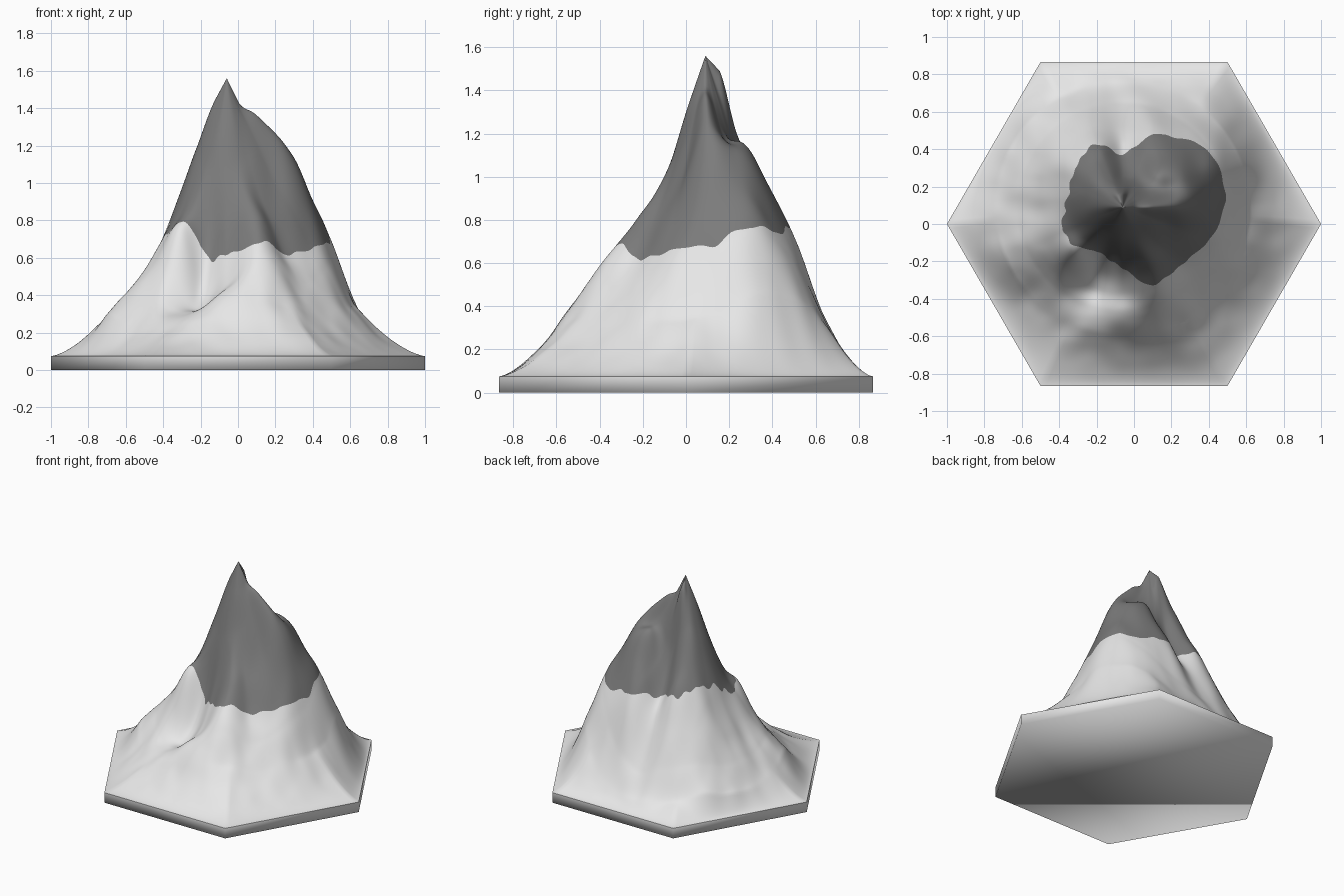
import bpy, bmesh, math
from mathutils import Vector, noise

cube = bpy.data.objects.get("Cube")
if cube:
    bpy.data.objects.remove(cube)


def material(name, value):
    m = bpy.data.materials.new(name)
    m.use_nodes = True
    colour = (value, value, value, 1)
    m.diffuse_color = colour
    m.node_tree.nodes["Principled BSDF"].inputs["Base Color"].default_value = colour
    return m


pale_rock = material("pale grey rock", 0.8)
dark_rock = material("dark grey rock", 0.2)

PEAK = Vector((-0.06, 0.09))
PEAK_Z = 1.56
BASE_Z = 0.075

# Slope heights (hundredths) at these distances from the peak, one row per
# compass direction, counter-clockwise from +x
RADII = [0, .07, .16, .26, .36, .46, .56, .68]
SLOPES = [
    [142, 136, 127, 111, 88, 63, 35],
    [140, 125, 117, 112, 94, 76, 45],
    [138, 116, 114, 103, 83, 63, 40],
    [138, 108, 93, 85, 69, 42, 20],
    [146, 104, 80, 65, 48, 30, 14],
    [149, 119, 97, 81, 59, 37, 17],
    [146, 125, 102, 82, 60, 40, 22],
    [144, 122, 96, 72, 54, 37, 20],
    [142, 118, 90, 67, 50, 37, 23],
    [138, 112, 87, 70, 54, 42, 30],
    [136, 108, 84, 74, 52, 36, 23],
    [136, 105, 65, 44, 33, 31, 25],
    [136, 107, 76, 55, 45, 43, 30],
    [137, 110, 91, 79, 67, 54, 35],
    [138, 114, 93, 76, 59, 46, 30],
    [140, 123, 104, 87, 69, 53, 34],
]
PROFILES = [[PEAK_Z] + [h / 100 for h in row] for row in SLOPES]

# Distance from the peak to the lower edge of the dark rock, same directions
DARK_EDGE = [.54, .56, .50, .41, .28, .36, .34, .30,
             .31, .34, .31, .27, .33, .44, .43, .49]


def spline(a, b, c, d, t):
    return b + t / 2 * (c - a + t * (2*a - 5*b + 4*c - d + t * (3*(b - c) + d - a)))


def around(direction, value):
    """Blend value(row) smoothly between the compass directions."""
    n = len(PROFILES)
    a = (math.atan2(direction.y, direction.x) / math.tau * n) % n
    i = int(a)
    return spline(*(value((i + k) % n) for k in (-1, 0, 1, 2)), a - i)


def along(profile, r):
    i = max(k for k in range(len(RADII) - 1) if RADII[k] <= r)
    t = (r - RADII[i]) / (RADII[i + 1] - RADII[i])
    if i == 0:
        return profile[0] + t * (profile[1] - profile[0])
    beyond = profile + [BASE_Z + 0.4 * (profile[-1] - BASE_Z)]
    return spline(*beyond[i - 1:i + 3], t)


def height(p, edge):
    """Follow the slope profiles, then a concave foot down to the rim."""
    d = p - PEAK
    r, reach = d.length, (edge - PEAK).length
    z = around(d, lambda row: along(PROFILES[row], min(r, RADII[-1])))
    z += 0.018 * noise.noise((p.x * 8, p.y * 8, 0)) * min(1, r * 5)
    foot = max(0, r - RADII[-1]) / (reach - RADII[-1])
    return BASE_Z + max(0, z - BASE_Z) * max(0, 1 - foot) ** 1.5


def dark_edge_point(edge):
    d = (edge - PEAK).normalized()
    rough = 0.02 * noise.noise((d.x * 6, d.y * 6, 2))
    return PEAK + d * (around(d, lambda row: DARK_EDGE[row]) + rough)


def finish(bm, name, materials):
    mesh = bpy.data.meshes.new(name)
    bmesh.ops.recalc_face_normals(bm, faces=bm.faces)
    for f in bm.faces:
        f.smooth = True
    bm.to_mesh(mesh)
    bm.free()
    for m in materials:
        mesh.materials.append(m)
    ob = bpy.data.objects.new(name, mesh)
    bpy.context.collection.objects.link(ob)
    return ob


corners = [Vector((math.cos(k * math.pi / 3), math.sin(k * math.pi / 3))) for k in range(6)]

# Mountain: rings from the peak to the dark edge, then on to the hexagonal rim
SIDE, DARK_RINGS, PALE_RINGS = 36, 40, 50
rim = [corners[k].lerp(corners[(k + 1) % 6], s / SIDE) for k in range(6) for s in range(SIDE)]
middle = [dark_edge_point(edge) for edge in rim]
bm = bmesh.new()
tip = bm.verts.new((*PEAK, PEAK_Z))
previous = None
for ring in range(1, DARK_RINGS + PALE_RINGS + 1):
    dark = ring <= DARK_RINGS
    row = []
    for edge, mid in zip(rim, middle):
        if dark:
            p = PEAK.lerp(mid, ring / DARK_RINGS)
        else:
            p = mid.lerp(edge, (ring - DARK_RINGS) / PALE_RINGS)
        row.append(bm.verts.new((*p, height(p, edge))))
    for i in range(len(row)):
        j = (i + 1) % len(row)
        if previous:
            f = bm.faces.new((previous[i], row[i], row[j], previous[j]))
        else:
            f = bm.faces.new((tip, row[i], row[j]))
        f.material_index = int(dark)
    previous = row
finish(bm, "mountain", [pale_rock, dark_rock])

# Hexagonal base, open under the mountain
bm = bmesh.new()
bottom = [bm.verts.new((c.x, c.y, 0)) for c in corners]
top = [bm.verts.new((c.x, c.y, BASE_Z)) for c in corners]
bm.faces.new(bottom[::-1])
for k in range(6):
    j = (k + 1) % 6
    bm.faces.new((bottom[k], bottom[j], top[j], top[k]))
finish(bm, "hexagonal_base", [pale_rock])
